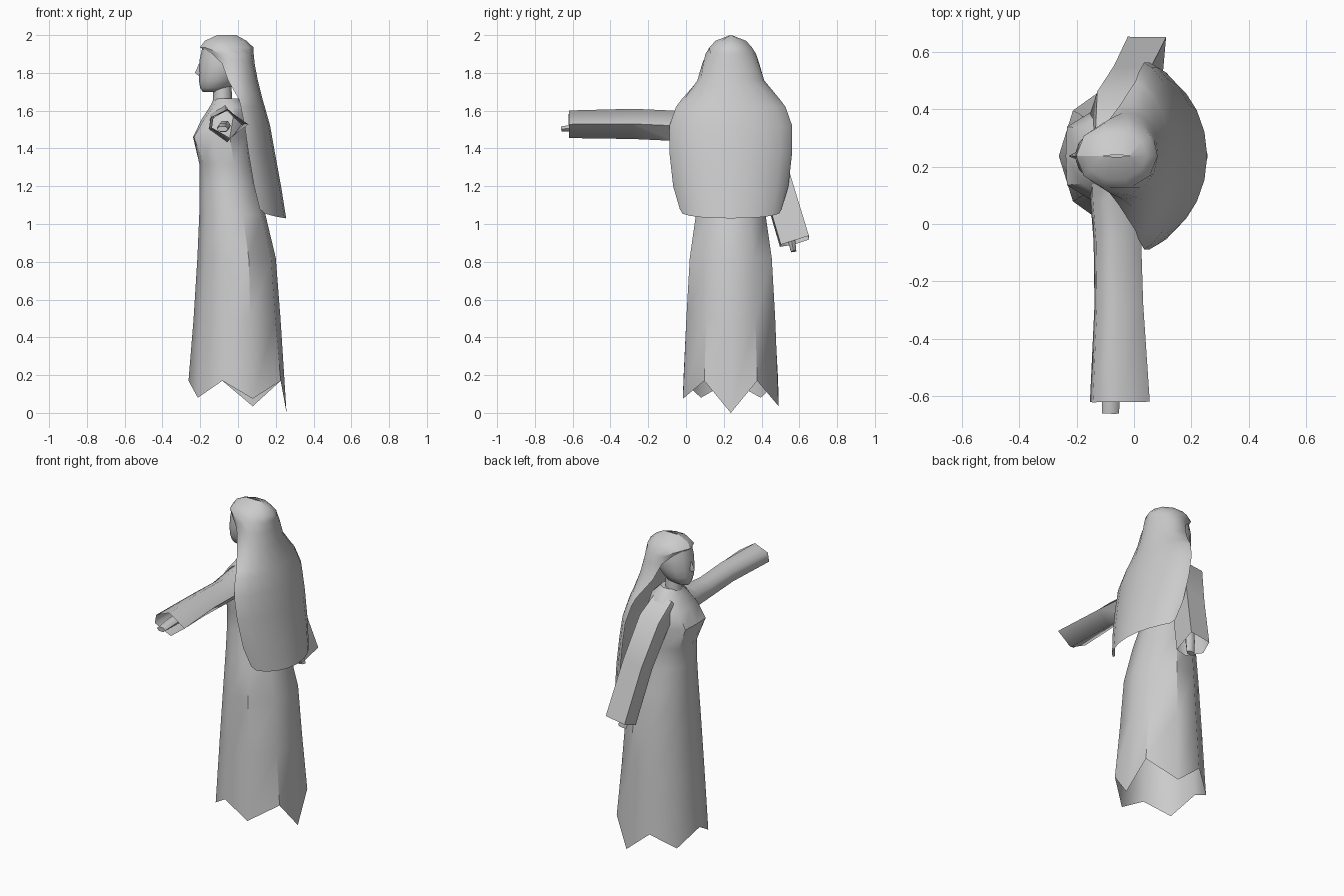
import bpy, math
from mathutils import Vector

cube = bpy.data.objects.get("Cube")
if cube:
    bpy.data.objects.remove(cube, do_unlink=True)

grey = bpy.data.materials.new("light_grey")
grey.use_nodes = True
grey.diffuse_color = (0.6, 0.6, 0.6, 1)
grey.node_tree.nodes["Principled BSDF"].inputs["Base Color"].default_value = (0.6, 0.6, 0.6, 1)

MID = 0.237  # y of the body's centre plane


def loft(name, rows, closed=True, cap_start=False, cap_end=False, angle=40):
    """Skin a list of equally long point rows."""
    n = len(rows[0])
    verts = [p for row in rows for p in row]
    faces = []
    for r in range(len(rows) - 1):
        for i in range(n if closed else n - 1):
            j = (i + 1) % n
            faces.append((r * n + i, r * n + j, (r + 1) * n + j, (r + 1) * n + i))
    if cap_start:
        faces.append(tuple(reversed(range(n))))
    if cap_end:
        faces.append(tuple(range(len(verts) - n, len(verts))))
    mesh = bpy.data.meshes.new(name)
    mesh.from_pydata(verts, [], faces)
    mesh.validate()
    mesh.materials.append(grey)
    obj = bpy.data.objects.new(name, mesh)
    bpy.context.collection.objects.link(obj)
    bpy.ops.object.select_all(action='DESELECT')
    obj.select_set(True)
    bpy.context.view_layer.objects.active = obj
    bpy.ops.object.shade_smooth_by_angle(angle=math.radians(angle))


def ring(z, x0, x1, ry, n):
    """Level ellipse from x0 to x1, starting at the back."""
    cx, rx = (x0 + x1) / 2, (x1 - x0) / 2
    return [(cx + rx * math.cos(math.tau * i / n),
             MID + ry * math.sin(math.tau * i / n), z) for i in range(n)]


def gown_ring(z, x0, x1, ry, front):
    """Ten-sided section with a flat back panel; front sets how flat the chest is."""
    half = [(0.88, 0.53), (0.31, 0.96), (-0.31, 0.95), (-front, 0.6)]
    outline = [(1, 0)] + half + [(-1, 0)] + [(u, -v) for u, v in reversed(half)]
    cx, rx = (x0 + x1) / 2, (x1 - x0) / 2
    return [(cx + rx * u, MID + ry * v, z) for u, v in outline]


def tube(name, path, radii, outline, angle=62, **kw):
    """Sweep an outline of (sideways, upright) points along a path."""
    pts = [Vector(p) for p in path]
    rows = []
    for k, p in enumerate(pts):
        d = (pts[min(k + 1, len(pts) - 1)] - pts[max(k - 1, 0)]).normalized()
        up = d.cross(Vector((1, 0, 0))).normalized()
        side = up.cross(d)
        a, b = radii[k]
        rows.append([p + side * a * u + up * b * v for u, v in outline])
    loft(name, rows, angle=angle, **kw)


# Gown: ten-sided, with five points along the hem
gown = [gown_ring(*row) for row in (
    (0.17, -0.262, 0.257, 0.264, 0.81), (0.5, -0.235, 0.225, 0.245, 0.81),
    (0.82, -0.215, 0.2, 0.226, 0.81), (1.05, -0.205, 0.145, 0.192, 0.81),
    (1.2, -0.205, 0.1, 0.16, 0.81), (1.32, -0.205, 0.075, 0.15, 0.83),
    (1.46, -0.238, 0.06, 0.17, 0.97), (1.55, -0.195, 0.06, 0.16, 0.9),
    (1.62, -0.15, 0.045, 0.115, 0.81), (1.665, -0.125, 0.0, 0.06, 0.81))]
tips = {0: 0.0, 2: 0.035, 4: 0.08, 6: 0.08, 8: 0.075}
gown[0] = [(x, y, tips.get(i, z)) for i, (x, y, z) in enumerate(gown[0])]
loft("gown", gown, cap_end=True)

# Neck and head
loft("neck", [ring(1.62, -0.135, -0.03, 0.055, 8), ring(1.75, -0.13, -0.035, 0.05, 8)], angle=50)
loft("head", [ring(z, a, b, w, 12) for z, a, b, w in (
    (1.7, -0.187, -0.1, 0.03), (1.72, -0.2, -0.04, 0.06), (1.76, -0.207, -0.01, 0.085),
    (1.81, -0.206, 0.03, 0.1), (1.87, -0.203, 0.05, 0.105), (1.93, -0.19, 0.04, 0.095))],
    cap_start=True, cap_end=True, angle=60)

# Nose: small wedge on the face
nose = [[(x, MID + w, z), (tip, MID, z), (x, MID - w, z)] for z, x, tip, w in (
    (1.85, -0.195, -0.206, 0.008), (1.8, -0.195, -0.228, 0.016), (1.785, -0.195, -0.208, 0.014))]
loft("nose", nose, cap_start=True, cap_end=True)

# Veil: hood ridged along the crown, then open down the front
veil = []
for z, cx, rx, ry, spread in (
        (2.0, -0.06, 0.05, 0.003, 180), (1.97, -0.065, 0.11, 0.085, 180),
        (1.935, -0.06, 0.142, 0.118, 180), (1.9, -0.045, 0.128, 0.136, 135),
        (1.85, -0.025, 0.113, 0.152, 122), (1.76, -0.02, 0.125, 0.178, 105),
        (1.66, 0.005, 0.125, 0.26, 90), (1.62, 0.015, 0.127, 0.29, 90),
        (1.52, 0.035, 0.135, 0.325, 90), (1.38, 0.055, 0.14, 0.325, 90),
        (1.2, 0.085, 0.143, 0.305, 90), (1.08, 0.115, 0.14, 0.27, 90)):
    row = []
    for i in range(11):
        t = math.radians(spread) * (i - 5) / 5
        c = math.cos(t)
        depth = max(0, c) ** 1.4 if spread == 90 else c
        drop = 0.05 * max(0, c) ** 0.6 if z == 1.08 else 0
        row.append((cx + rx * depth, MID + ry * math.sin(t), z - drop))
    veil.append(row)
loft("veil", veil, closed=False)

# Raised right arm with open five-sided sleeve
tube("right_sleeve",
     [(-0.07, 0.2, 1.54), (-0.067, 0.09, 1.525), (-0.06, -0.06, 1.52),
      (-0.055, -0.28, 1.53), (-0.052, -0.62, 1.528)],
     [(0.09, 0.1), (0.09, 0.092), (0.085, 0.08), (0.087, 0.08), (0.107, 0.073)],
     [(1, 0), (0, 1), (-0.85, 0.5), (-0.95, -0.25), (0.1, -1)], angle=75, cap_start=True)

# Lowered left arm with open five-sided sleeve
tube("left_sleeve",
     [(-0.07, 0.29, 1.56), (-0.06, 0.39, 1.49), (-0.005, 0.475, 1.24), (0.045, 0.575, 0.905)],
     [(0.085, 0.075), (0.092, 0.08), (0.088, 0.08), (0.09, 0.082)],
     [(0.75, -1), (-0.75, -0.95), (-1, 0.1), (-0.2, 1), (0.6, 0.9)], cap_start=True)

# Hands reaching just past the cuffs
palm = [(1, 0), (0.5, 0.87), (-0.5, 0.87), (-1, 0), (-0.5, -0.87), (0.5, -0.87)]
for name, path in (
        ("right_hand", [(-0.07, -0.35, 1.52), (-0.08, -0.56, 1.51), (-0.082, -0.66, 1.503)]),
        ("left_hand", [(0.01, 0.51, 1.12), (0.04, 0.555, 0.93), (0.05, 0.57, 0.855)])):
    tube(name, path, [(0.032, 0.03), (0.032, 0.025), (0.03, 0.016)], palm,
         cap_start=True, cap_end=True)
